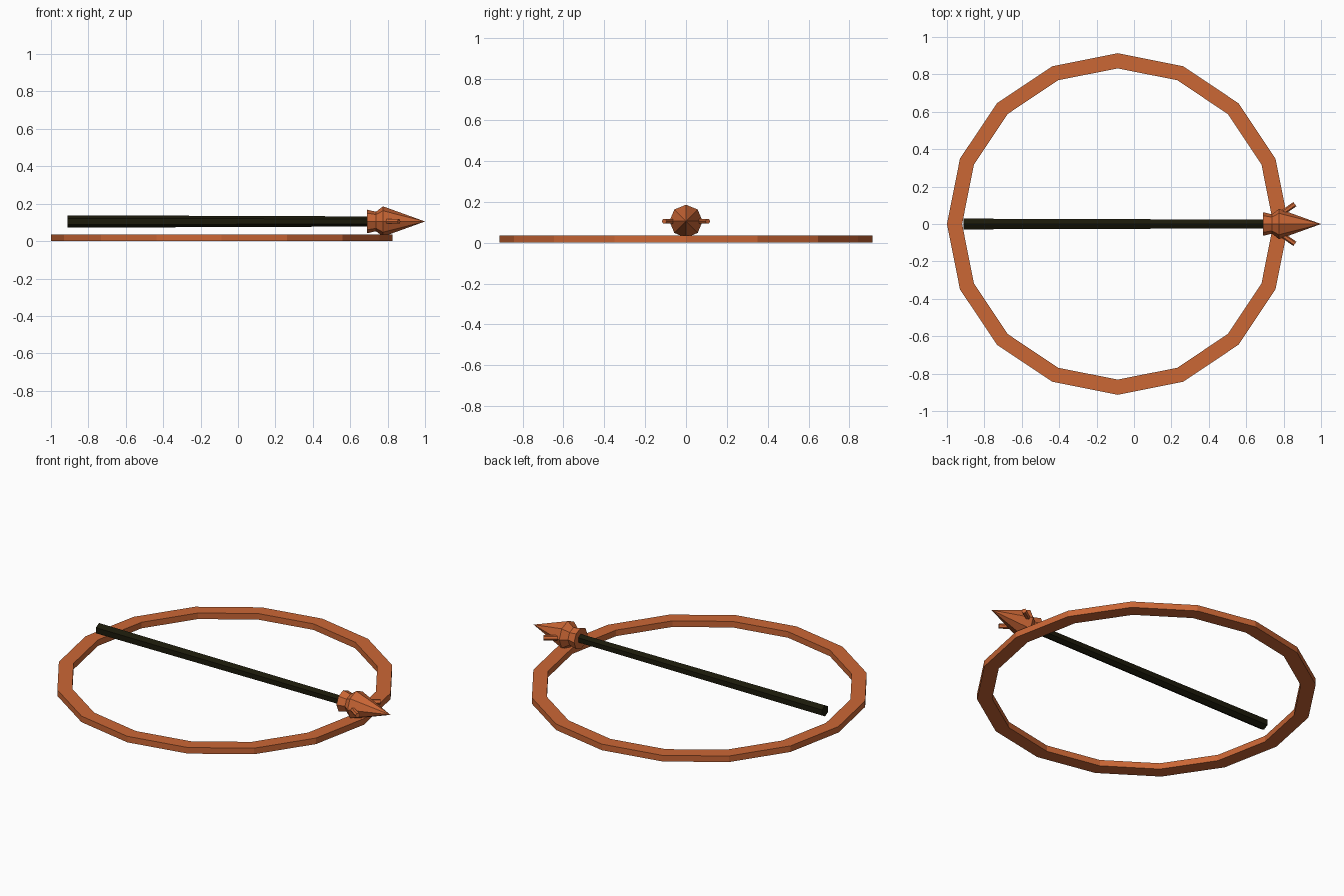
import bpy, bmesh, math
from mathutils import Matrix, Vector

if "Cube" in bpy.data.objects:
    bpy.data.objects.remove(bpy.data.objects["Cube"])


def material(name, color):
    mat = bpy.data.materials.new(name)
    mat.use_nodes = True
    mat.diffuse_color = (*color, 1)
    mat.node_tree.nodes["Principled BSDF"].inputs["Base Color"].default_value = (*color, 1)
    return mat


COPPER = material("copper orange", (0.6, 0.135, 0.036))
DARK = material("dark wood", (0.011, 0.010, 0.003))
AXIS_Z = 0.105


def lathe(name, profile, sides, mat, matrix=Matrix(), closed=False):
    """Spin (radius, height) points around local z with flat sides."""
    bm = bmesh.new()
    rings = []
    for r, h in profile:
        if r == 0:
            rings.append([bm.verts.new((0, 0, h))] * sides)
            continue
        angles = [2 * math.pi * i / sides for i in range(sides)]
        rings.append([bm.verts.new((r * math.cos(a), r * math.sin(a), h)) for a in angles])
    pairs = list(zip(rings, rings[1:]))
    if closed:
        pairs.append((rings[-1], rings[0]))
    for low, high in pairs:
        for i in range(sides):
            j = (i + 1) % sides
            corners = dict.fromkeys((low[i], low[j], high[j], high[i]))
            bm.faces.new(list(corners))
    if not closed:
        for ring in (rings[0], rings[-1]):
            if ring[0] is not ring[1]:
                bm.faces.new(ring)
    bmesh.ops.recalc_face_normals(bm, faces=bm.faces)
    mesh = bpy.data.meshes.new(name)
    bm.to_mesh(mesh)
    bm.free()
    mesh.materials.append(mat)
    obj = bpy.data.objects.new(name, mesh)
    obj.matrix_world = matrix
    bpy.context.collection.objects.link(obj)
    return obj


# Flat sixteen-sided hoop
lathe("hoop", [(0.913, 0), (0.913, 0.036), (0.832, 0.036), (0.832, 0)], 16, COPPER,
      Matrix.Translation((-0.087, 0, 0)), closed=True)

# Long axis runs along x, with a corner pointing up
along_x = Matrix.Translation((0, 0, AXIS_Z)) @ Matrix.Rotation(math.pi / 2, 4, "Y")

# Slightly tapered six-sided shaft
lathe("shaft", [(0.033, -0.912), (0.027, 0.72)], 6, DARK, along_x)

# Flared collar and pointed head
lathe("spear_head", [(0.063, 0.69), (0.052, 0.738), (0.081, 0.775), (0, 1.0)], 8, COPPER, along_x)

# Pair of barbs sweeping forward from the head
for side, label in ((1, "left"), (-1, "right")):
    start = Vector((0.765, side * 0.04, AXIS_Z))
    end = Vector((0.86, side * 0.106, AXIS_Z))
    turn = (end - start).to_track_quat("Z", "Y").to_matrix().to_4x4()
    lathe(label + "_barb", [(0.014, 0), (0.014, (end - start).length)], 6, COPPER,
          Matrix.Translation(start) @ turn)
